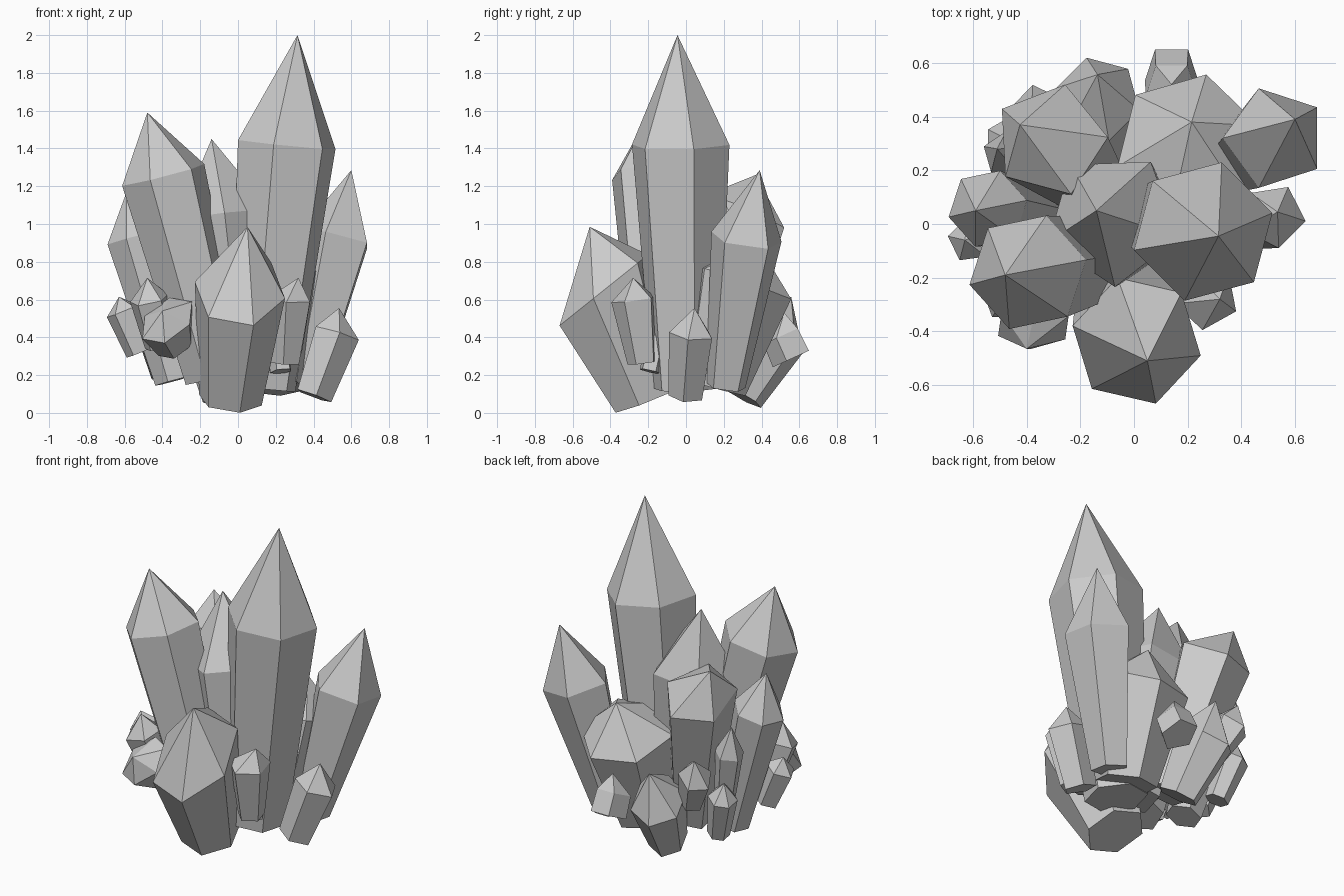
import bpy
from math import cos, sin, radians, tau, hypot


def ring(n, angle, centre, radius, slope):
    """Tilted n-sided ring around a centre; slope is the z change per unit x and y."""
    steep = hypot(1, slope[1]) if abs(slope[1]) > 1 else 1   # foreshorten steep rings
    pts = []
    for i in range(n):
        a = radians(angle) + tau * i / n
        dx, dy = radius * cos(a), radius * sin(a) / steep
        pts.append((centre[0] + dx, centre[1] + dy,
                    centre[2] + slope[0] * dx + slope[1] * dy))
    return pts


def crystal(name, n, angle, base, r_base, shoulder, r_shoulder, tip, slope=None):
    """Flared prism from base to shoulder, closed by a pyramid point."""
    h = shoulder[2] - base[2]
    lean = (-(shoulder[0] - base[0]) / h, -(shoulder[1] - base[1]) / h)
    verts = ring(n, angle, base, r_base, lean)
    verts += ring(n, angle, shoulder, r_shoulder, slope or lean)
    verts.append(tip)
    faces = [tuple(reversed(range(n)))]
    for i in range(n):
        j = (i + 1) % n
        faces.append((i, j, n + j, n + i))
        faces.append((n + i, n + j, 2 * n))
    mesh = bpy.data.meshes.new(name)
    mesh.from_pydata(verts, [], faces)
    mesh.update()
    bpy.context.collection.objects.link(bpy.data.objects.new(name, mesh))


# Large crystals
crystal("main_crystal", 6, 15, (.13, 0, .13), .18,
        (.258, -.028, 1.42), .267, (.315, -.045, 2.0))
crystal("left_crystal", 6, 12, (-.12, -.13, .19), .16,
        (-.396, -.18, 1.26), .222, (-.48, -.19, 1.59))
crystal("centre_crystal", 5, -88, (.02, -.01, .18), .17,
        (-.08, .02, 1.05), .255, (-.14, .05, 1.45))
crystal("right_crystal", 5, 36, (.35, .21, .14), .11,
        (.525, .32, .92), .195, (.60, .39, 1.285))
crystal("back_left_crystal", 5, 3, (-.14, .13, .20), .13,
        (-.312, .312, 1.06), .215, (-.425, .37, 1.26), (.15, -.42))
crystal("far_left_crystal", 6, 132, (-.34, .03, .17), .10,
        (-.545, .057, .93), .149, (-.59, .05, 1.17))
crystal("back_crystal", 6, 76, (.18, .14, .14), .18,
        (.203, .290, .69), .275, (.215, .38, .896), (.05, -.34))
crystal("front_crystal", 6, -13, (-.04, -.21, .068), .17,
        (.01, -.435, .65), .245, (.05, -.51, .985), (0, .80))

# Medium crystals around the rim
crystal("rear_crystal", 6, 45, (-.08, .29, .09), .11,
        (-.135, .465, .41), .16, (-.136, .557, .615))
crystal("right_front_crystal", 5, -25, (.25, -.23, .265), .08,
        (.27, -.274, .60), .122, (.32, -.28, .715))
crystal("right_low_crystal", 5, -9, (.40, 0, .09), .095,
        (.52, .03, .42), .121, (.535, .045, .555), (-.3, -.1))

# Small crystals on the flanks
small = [
    (5, 54, (.14, .565, .29), .105, (.14, .51, .41), .10, (.14, .52, .53)),
    (5, 170, (-.52, -.05, .32), .07, (-.61, -.06, .54), .085, (-.63, -.06, .615)),
    (5, 20, (-.42, -.20, .35), .075, (-.47, -.26, .60), .105, (-.48, -.27, .715)),
    (6, 25, (-.33, -.22, .37), .10, (-.375, -.38, .49), .145, (-.40, -.465, .54)),
    (5, 160, (-.42, .22, .38), .06, (-.48, .26, .72), .085, (-.51, .28, .90)),
    (5, 100, (-.28, .35, .40), .07, (-.36, .42, .60), .10, (-.38, .46, .72)),
    (6, 150, (-.40, .25, .20), .065, (-.47, .31, .46), .085, (-.49, .325, .56)),
    (5, 30, (.23, -.19, .22), .06, (.21, -.15, .40), .06, (.20, -.13, .45)),
]
for i, spec in enumerate(small):
    crystal(f"small_crystal_{i + 1}", *spec)
